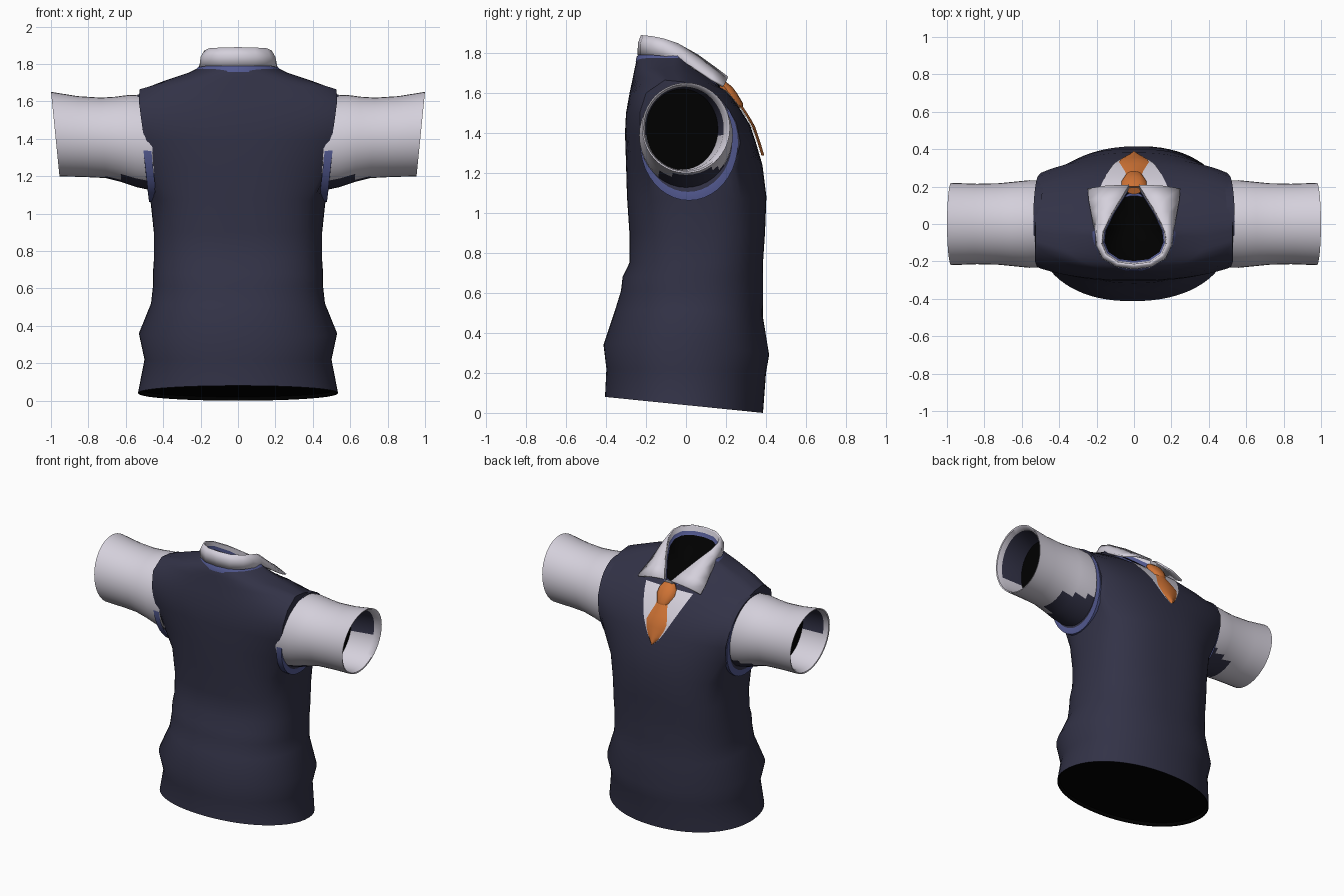
import bpy, bmesh, math
from mathutils import Vector
from mathutils.bvhtree import BVHTree

cube = bpy.data.objects.get("Cube")
if cube:
    bpy.data.objects.remove(cube)


def material(name, rgb):
    m = bpy.data.materials.new(name)
    m.use_nodes = True
    m.diffuse_color = (*rgb, 1)
    m.node_tree.nodes["Principled BSDF"].inputs["Base Color"].default_value = (*rgb, 1)
    return m


NAVY = material("navy knit", (0.032, 0.032, 0.062))
WHITE = material("shirt white", (0.66, 0.63, 0.71))
BLUE = material("trim blue", (0.085, 0.10, 0.28))
ORANGE = material("tie orange", (0.62, 0.17, 0.035))
BLACK = material("inside black", (0, 0, 0))


def make(name, rows, mats, closed=True, cap=False, rule=None, facing=None, thick=0):
    """Skin consecutive rows of points; rule(row, centre) picks the material."""
    bm = bmesh.new()
    grid = [[bm.verts.new(p) for p in row] for row in rows]
    n = len(rows[0])
    for j in range(len(rows) - 1):
        for i in range(n if closed else n - 1):
            k = (i + 1) % n
            f = bm.faces.new((grid[j][i], grid[j][k], grid[j + 1][k], grid[j + 1][i]))
            f.material_index = rule(j, f.calc_center_median()) if rule else 0
    if cap:
        bm.faces.new(grid[-1]).material_index = len(mats) - 1
    bmesh.ops.remove_doubles(bm, verts=bm.verts, dist=1e-5)
    bmesh.ops.recalc_face_normals(bm, faces=bm.faces)
    if facing:
        total = sum((f.normal * f.calc_area() for f in bm.faces), Vector())
        if total.dot(Vector(facing)) < 0:
            bmesh.ops.reverse_faces(bm, faces=bm.faces)
    me = bpy.data.meshes.new(name)
    bm.to_mesh(me)
    bm.free()
    ob = bpy.data.objects.new(name, me)
    bpy.context.collection.objects.link(ob)
    for m in mats:
        me.materials.append(m)
    if thick:
        s = ob.modifiers.new("thickness", "SOLIDIFY")
        s.thickness = thick
    bpy.ops.object.select_all(action="DESELECT")
    ob.select_set(True)
    bpy.context.view_layer.objects.active = ob
    bpy.ops.object.shade_smooth_by_angle(angle=math.radians(45))
    return ob


def body_ring(w, yb, yf, zb, zs, zf, n, lim=1.0, scale=1.0, lift=0.0):
    """Rounded cross-section with own back, side and front heights; lim flattens the sides."""
    corner = math.acos((lim / w) ** (n / 2)) if lim < w else 0.6
    quarter = [corner * i / 5 for i in range(5)]
    quarter += [corner + (math.pi / 2 - corner) * i / 12 for i in range(12)]
    half_turn = quarter + [math.pi / 2] + [math.pi - a for a in reversed(quarter[1:])]
    pts = []
    mid, half = (yb + yf) / 2, (yf - yb) / 2
    for a in half_turn + [a + math.pi for a in half_turn]:
        c, s = math.cos(a), math.sin(a)
        x = w * math.copysign(abs(c) ** (2 / n), c)
        x = max(-lim, min(lim, x))
        v = math.copysign(abs(s) ** (2 / n), s)
        z = zs + ((zf if v > 0 else zb) - zs) * abs(v)
        fold = 0.006 * math.sin(22 * z + 4 * x) if 0.25 < z < 0.6 else 0
        pts.append((x * scale, mid + (half * v + fold) * scale, z + lift))
    return pts


def ellipse(x, ry, zc, rz, lean, side, yc=0.0, seg=40):
    """Upright ring around the x axis, leaning outwards at its top."""
    pts = []
    for i in range(seg):
        a = math.tau * i / seg
        dz = rz * math.sin(a)
        pts.append((side * (x + lean * dz), yc + ry * math.cos(a), zc + dz))
    return pts


# Vest body: width, back y, front y, back z, side z, front z, roundness, side limit
profile = [
    (.535, -.405, .385, .08, .04, .0, 2.1),
    (.50, -.398, .40, .22, .22, .20, 2.2),
    (.53, -.418, .415, .34, .36, .29, 2.2),
    (.465, -.35, .39, .51, .52, .48, 2.3),
    (.455, -.325, .385, .61, .61, .61, 2.4),
    (.455, -.317, .385, .68, .68, .68, 2.4),
    (.45, -.283, .385, .75, .75, .75, 2.5),
    (.45, -.283, .395, .90, .90, .90, 2.5),
    (.467, -.295, .402, 1.08, 1.06, 1.08, 2.5),
    (.56, -.30, .382, 1.25, 1.20, 1.24, 2.3, .483),
    (.68, -.305, .35, 1.40, 1.35, 1.35, 2.4, .50),
    (.74, -.30, .32, 1.50, 1.50, 1.44, 2.3, .517),
    (.70, -.282, .27, 1.60, 1.60, 1.52, 2.2, .53),
    (.56, -.265, .235, 1.68, 1.655, 1.57, 2.1, .527),
    (.40, -.255, .20, 1.73, 1.705, 1.61, 2.2),
    (.27, -.247, .175, 1.765, 1.75, 1.625, 2.1),
    (.20, -.235, .16, 1.785, 1.785, 1.635, 2.0),
]
vest = make("vest_body", [body_ring(*p) for p in profile], [NAVY])
tree = BVHTree.FromPolygons([v.co for v in vest.data.vertices],
                            [p.vertices for p in vest.data.polygons])

# Dark hollow at the hem
hem = profile[0]
make("hem_hollow", [body_ring(*hem), body_ring(*hem, scale=.985, lift=.002),
                    body_ring(*hem, scale=.97, lift=.02)], [BLACK], cap=True)

# Blue neck band under the collar
make("neck_band", [body_ring(.232, -.252, .165, 1.757, 1.757, 1.63, 2.0),
                   body_ring(.222, -.247, .16, 1.78, 1.775, 1.64, 2.0),
                   body_ring(.195, -.23, .15, 1.80, 1.80, 1.65, 2.0)], [BLUE])

for side, label in ((1, "left"), (-1, "right")):
    # Armhole edge, blue round its lower part
    make(label + "_armhole", [
        ellipse(.465, .245, 1.35, .288, .11, side, .015),
        ellipse(.507, .245, 1.35, .288, .11, side, .015),
        ellipse(.509, .222, 1.36, .255, .11, side, .010),
        ellipse(.495, .19, 1.37, .23, .11, side)],
        [BLUE, NAVY], rule=lambda j, c: 1 if j == 2 or c.z > 1.50 else 0)

    # Sleeve with turned-in cuff and dark inside
    def sleeve_rule(j, c):
        if j < 5:
            return 1 if abs(c.x) < .75 and c.z < 1.205 + .12 * c.y else 0
        if j < 7:
            return 0
        return 1 if c.z > 1.40 else 0

    make(label + "_sleeve", [
        ellipse(.46, .232, 1.375, .255, .08, side),
        ellipse(.56, .234, 1.388, .247, .08, side),
        ellipse(.64, .226, 1.397, .228, .07, side),
        ellipse(.72, .218, 1.405, .215, .06, side),
        ellipse(.84, .215, 1.412, .216, .08, side),
        ellipse(.977, .220, 1.425, .226, .10, side),
        ellipse(.974, .212, 1.425, .218, .10, side),
        ellipse(.94, .196, 1.422, .208, .10, side, -.008),
        ellipse(.78, .180, 1.418, .202, .10, side, -.020)],
        [WHITE, NAVY, BLACK], cap=True, rule=sleeve_rule)


def mirrored(half):
    """Full strip from the right tip round the back to the left tip."""
    return [(-x, y, z) for x, y, z in reversed(half[1:])] + half


# Folded collar, from centre back to front tip
top = [(0, -.225, 1.89), (.09, -.214, 1.888), (.155, -.17, 1.884), (.18, -.11, 1.872),
       (.172, -.04, 1.848), (.122, .06, 1.792), (.075, .135, 1.738), (.028, .21, 1.682)]
low = [(0, -.242, 1.79), (.095, -.230, 1.79), (.17, -.185, 1.79), (.205, -.115, 1.785),
       (.215, -.02, 1.762), (.232, .07, 1.71), (.243, .13, 1.672), (.248, .19, 1.638)]
mid = [tuple((Vector(a) + Vector(b)) / 2 + Vector((b[0] * .04, b[1] * .03, .008)))
       for a, b in zip(top, low)]
make("collar", [mirrored(top), mirrored(mid), mirrored(low)], [WHITE],
     closed=False, facing=(0, 0, 1), thick=.012)

# Collar lining and dark neck hollow
inner = [[(x * s, y * s, z - d) for x, y, z in mirrored(top)]
         for s, d in ((.96, .004), (.92, .035), (.88, .06))]
inner.append([(0, 0, 1.67)] * len(inner[0]))
make("neck_hollow", inner, [WHITE, BLUE, BLACK], facing=(0, 0, 1),
     rule=lambda j, c: min(j, 2))


def drape(x, z, off):
    hit = tree.ray_cast(Vector((x, 2, z)), Vector((0, -1, 0)))[0]
    y = hit.y if hit and hit.y > 0 else .185
    return (x, y + off, z)


def draped(name, outline, mat, off, bulge=0.0, cols=8):
    """Sheet laid over the chest; outline lists height and half width."""
    rows = []
    for z, w in outline:
        us = [2 * i / cols - 1 for i in range(cols + 1)]
        rows.append([drape(u * w, z, off + bulge * (1 - u * u)) for u in us])
    return make(name, rows, [mat], closed=False, facing=(0, 1, 0))


# Shirt front in the V neck
steps = [i / 10 for i in range(11)]
draped("shirt_front", [(1.285 + .335 * t, .001 + .184 * t ** .72) for t in steps], WHITE, .006)

# Tie blade and knot
draped("tie_blade", [(1.287, .002), (1.31, .026), (1.34, .046), (1.37, .062), (1.40, .074),
                     (1.43, .080), (1.47, .066), (1.51, .050), (1.54, .042), (1.56, .038)],
       ORANGE, .009, .014)
knot = []
for z, y, w, d in ((1.525, .268, .036, .016), (1.54, .260, .044, .024), (1.585, .226, .068, .030),
                   (1.62, .200, .064, .030), (1.65, .178, .040, .018)):
    knot.append([(w * math.cos(math.tau * i / 12), y + d * math.sin(math.tau * i / 12),
                  z + .4 * d * math.sin(math.tau * i / 12)) for i in range(12)])
make("tie_knot", knot, [ORANGE], cap=True)
